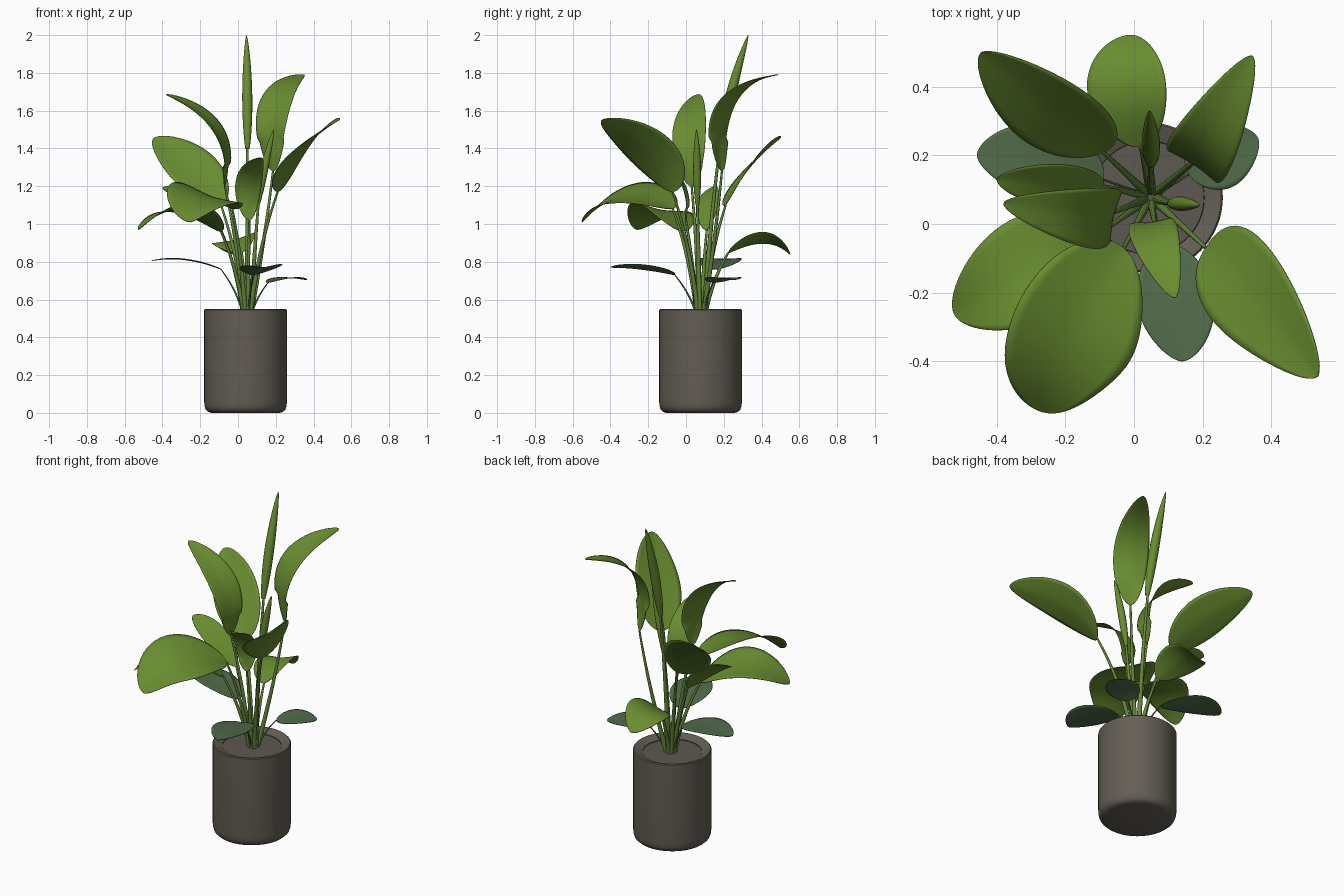
import bpy, bmesh, math
from mathutils import Vector as V

if "Cube" in bpy.data.objects:
    bpy.data.objects.remove(bpy.data.objects["Cube"])


def material(name, rgb):
    m = bpy.data.materials.new(name)
    m.diffuse_color = (*rgb, 1)
    m.use_nodes = True
    m.node_tree.nodes["Principled BSDF"].inputs["Base Color"].default_value = m.diffuse_color
    return m


GREEN = material("leaf_green", (0.14, 0.265, 0.03))
SAGE = material("sage_green", (0.085, 0.15, 0.07))
STEM = material("stem_green", (0.13, 0.24, 0.04))
POT = material("pot_grey", (0.125, 0.112, 0.09))
SOIL = material("soil_grey", (0.11, 0.097, 0.082))
CENTRE = V((0.04, 0.077, 0))      # pot axis
ROOT = V((0.05, 0.078, 0.51))     # where the stalks leave the soil


def finish(name, bm, mat, angle=60):
    bmesh.ops.recalc_face_normals(bm, faces=bm.faces)
    me = bpy.data.meshes.new(name)
    bm.to_mesh(me)
    bm.free()
    me.materials.append(mat)
    ob = bpy.data.objects.new(name, me)
    bpy.context.collection.objects.link(ob)
    bpy.ops.object.select_all(action='DESELECT')
    bpy.context.view_layer.objects.active = ob
    ob.select_set(True)
    bpy.ops.object.shade_smooth_by_angle(angle=math.radians(angle))
    return ob


def lathe(name, profile, mat, seg=64):
    bm = bmesh.new()
    vs = [bm.verts.new(CENTRE + V((r, 0, z))) for r, z in profile]
    es = [bm.edges.new(p) for p in zip(vs, vs[1:])]
    bmesh.ops.spin(bm, geom=vs + es, cent=CENTRE, axis=(0, 0, 1),
                   angle=2 * math.pi, steps=seg, use_merge=True)
    bmesh.ops.remove_doubles(bm, verts=bm.verts, dist=1e-5)
    return finish(name, bm, mat, 40)


def bezier(a, c, b, t):
    return a * (1 - t) ** 2 + c * 2 * t * (1 - t) + b * t * t


def tube(name, a, c, b, radius, mat, n=20, seg=10):
    bm = bmesh.new()
    rings = []
    for i in range(n + 1):
        t = i / n
        p = bezier(a, c, b, t)
        tan = ((c - a) * (1 - t) + (b - c) * t).normalized()
        u = tan.cross(V((0.3, 1, 0))).normalized()
        w = tan.cross(u)
        r = radius(t)
        rings.append([bm.verts.new(p + (u * math.cos(k) + w * math.sin(k)) * r)
                      for k in (2 * math.pi * j / seg for j in range(seg))])
    for r0, r1 in zip(rings, rings[1:]):
        for j in range(seg):
            k = (j + 1) % seg
            bm.faces.new((r0[j], r0[k], r1[k], r1[j]))
    bm.faces.new(rings[0])
    bm.faces.new(rings[-1])
    return finish(name, bm, mat)


def stalk(name, base, r, mat, bow=0.27):
    side = V((base.x - ROOT.x, base.y - ROOT.y, 0))
    start = ROOT + side.normalized() * 0.02
    ctrl = start + side * bow + V((0, 0, (base.z - ROOT.z) * 0.55))
    tube(name, start, ctrl, base, lambda t: r * (1.7 - 1.0 * t), mat)


def leaf(name, base, mid, tip, half, mat, fold=0.1, bow=0.25, n=32, m=6):
    """Blade along a curve through base, mid, tip; half = half-width vector."""
    base, mid, tip, half = map(V, (base, mid, tip, half))
    c = mid * 2 - (base + tip) / 2
    bm = bmesh.new()
    rows = []
    for i in range(n + 1):
        s = 0.002 + 0.996 * i / n
        t = (1 - math.cos(math.pi * s)) / 2      # denser rows at both ends
        p = bezier(base, c, tip, t)
        tan = ((c - base) * (1 - t) + (tip - c) * t).normalized()
        w = (half - tan * half.dot(tan)).normalized() * half.length
        nor = tan.cross(w).normalized()
        if nor.z < 0:
            nor = -nor
        width = math.sin(math.pi * t ** 0.88) ** 0.58
        row = []
        for j in range(-m, m + 1):
            v = j / m
            lift = fold * half.length * width * abs(v) ** 1.4
            row.append(bm.verts.new(p + w * (v * width) + nor * lift))
        rows.append(row)
    for r0, r1 in zip(rows, rows[1:]):
        for j in range(2 * m):
            bm.faces.new((r0[j], r0[j + 1], r1[j + 1], r1[j]))
    ob = finish(name, bm, mat)
    sol = ob.modifiers.new("thickness", 'SOLIDIFY')
    sol.thickness = 0.003
    sol.offset = 0
    sage = mat is SAGE
    stalk(name + "_stalk", base, 0.004 if sage else 0.008, SAGE if sage else STEM, bow)


# Pot with rounded foot and sloping rim, and soil
lathe("pot", [(0, 0), (0.18, 0), (0.198, 0.005), (0.211, 0.017), (0.217, 0.036),
              (0.219, 0.06), (0.219, 0.545), (0.214, 0.55), (0.206, 0.548),
              (0.165, 0.53), (0.165, 0.51), (0, 0.51)], POT)
lathe("soil", [(0.165, 0.515), (0.164, 0.526), (0, 0.528)], SOIL)

# Leaves: base, middle, tip, half-width vector, material, fold, stalk bow
LEAVES = [
    ("back_left_leaf", (-0.09, 0.21, 1.1), (-0.245, 0.335, 1.295), (-0.445, 0.5, 1.455), (0.098, 0.063, 0.07), GREEN),
    ("back_low_leaf", (0.02, 0.225, 0.85), (-0.02, 0.41, 0.915), (-0.01, 0.55, 0.84), (0.115, 0, 0.03), GREEN),
    ("back_tall_leaf", (0.185, 0.19, 1.28), (0.2, 0.22, 1.63), (0.345, 0.49, 1.79), (0.082, -0.055, -0.01), GREEN, 0.1, 0.6),
    ("left_tall_leaf", (-0.07, 0.03, 1.2), (-0.115, 0.02, 1.5), (-0.38, 0.06, 1.685), (0.02, 0.088, 0.02), GREEN),
    ("left_mid_leaf", (-0.09, 0.11, 0.97), (-0.25, 0.12, 1.12), (-0.4, 0.13, 1.19), (0.02, 0.058, 0.03), GREEN),
    ("front_broad_leaf", (-0.03, -0.07, 1.08), (-0.185, -0.325, 1.145), (-0.255, -0.55, 1.01), (-0.165, 0.08, 0.055), GREEN),
    ("left_broad_leaf", (-0.09, -0.02, 0.96), (-0.31, -0.14, 1.075), (-0.525, -0.26, 0.97), (-0.065, 0.14, -0.025), GREEN),
    ("front_right_leaf", (0.21, -0.07, 1.17), (0.34, -0.2, 1.39), (0.535, -0.445, 1.55), (0.092, 0.086, 0.07), GREEN),
    ("front_small_leaf", (0.06, 0.0, 1.02), (0.06, -0.035, 1.23), (0.12, -0.215, 1.35), (0.07, 0.01, 0), GREEN),
    ("right_sage_leaf", (0.16, 0.145, 0.69), (0.255, 0.2, 0.713), (0.362, 0.25, 0.705), (-0.045, 0.085, 0), SAGE, 0.04),
    ("left_sage_leaf", (-0.09, 0.13, 0.76), (-0.28, 0.185, 0.81), (-0.458, 0.2, 0.805), (0.0, 0.11, 0), SAGE, 0.04),
    ("front_sage_leaf", (0.08, -0.06, 0.73), (0.125, -0.24, 0.76), (0.14, -0.4, 0.77), (0.11, 0.02, 0.004), SAGE, 0.18),
]
for spec in LEAVES:
    leaf(*spec)

# Rolled young leaves
SPEARS = [
    ("tall_spear", (0.05, 0.175, 1.4), (0.05, 0.235, 1.72), (0.045, 0.33, 2.0), 0.026),
    ("short_spear", (0.105, 0.06, 1.1), (0.14, 0.06, 1.32), (0.19, 0.055, 1.5), 0.02),
]
for name, a, c, b, r in SPEARS:
    a, c, b = V(a), V(c), V(b)
    tube(name, a, c, b,
         lambda t: 0.001 + r * math.sin(math.pi * (0.06 + 0.94 * t) ** 0.85) ** 0.7,
         GREEN, 28, 14)
    stalk(name + "_stalk", a + (b - a) * 0.05, 0.009, STEM)
